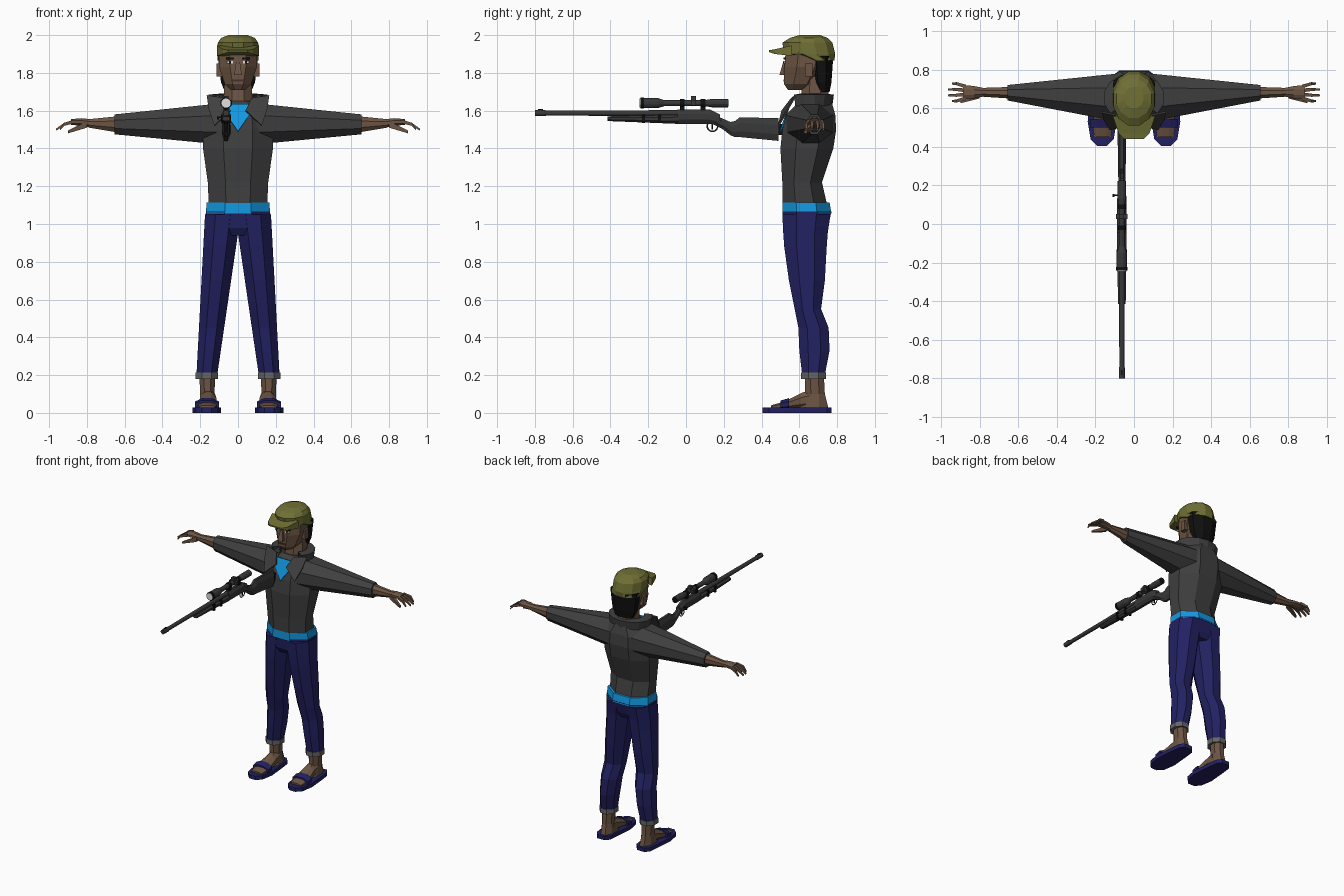
import bpy, bmesh, math

cube = bpy.data.objects.get("Cube")
if cube:
    bpy.data.objects.remove(cube, do_unlink=True)


def material(name, red, green, blue):
    mat = bpy.data.materials.new(name)
    mat.use_nodes = True
    mat.diffuse_color = (red, green, blue, 1)
    shader = next(node for node in mat.node_tree.nodes if node.type == 'BSDF_PRINCIPLED')
    shader.inputs["Base Color"].default_value = (red, green, blue, 1)
    return mat


JACKET = material("charcoal_cloth", .05, .05, .05)
DENIM = material("navy_denim", .016, .015, .12)
SHIRT = material("bright_blue", .006, .32, .76)
SKIN = material("brown_skin", .15, .09, .056)
LIPS = material("dark_lips", .06, .03, .02)
CAP = material("olive_cloth", .16, .16, .036)
BLACK = material("black", .005, .005, .005)
METAL = material("gun_grey", .04, .04, .04)
CUFF = material("grey_cuff", .13, .13, .13)
WHITE = material("pale_glass", .75, .75, .75)


def finish(name, bm, mat):
    bmesh.ops.recalc_face_normals(bm, faces=bm.faces)
    mesh = bpy.data.meshes.new(name)
    bm.to_mesh(mesh)
    bm.free()
    mesh.materials.append(mat)
    part = bpy.data.objects.new(name, mesh)
    bpy.context.collection.objects.link(part)
    return part


def bridge(bm, rows, closed):
    """Join neighbouring rows of vertices with quads."""
    for row, following in zip(rows, rows[1:]):
        for i in range(len(row) - (not closed)):
            j = (i + 1) % len(row)
            bm.faces.new((row[i], row[j], following[j], following[i]))


def loft(name, mat, axis, sections, sides=8, mirror=1):
    """Skin polygon sections given as position plus low and high bounds of the other two axes."""
    bm = bmesh.new()
    rings = []
    reach = .5 / math.cos(math.pi / sides)
    for position, low_a, high_a, low_b, high_b in sections:
        ring = []
        for i in range(sides):
            angle = (i + .5) * math.tau / sides
            point = [(low_a + high_a) / 2 + (high_a - low_a) * reach * math.cos(angle),
                     (low_b + high_b) / 2 + (high_b - low_b) * reach * math.sin(angle)]
            point.insert("xyz".index(axis), position)
            point[0] *= mirror
            ring.append(bm.verts.new(point))
        rings.append(ring)
    bridge(bm, rings, True)
    bm.faces.new(rings[0])
    bm.faces.new(rings[-1])
    return finish(name, bm, mat)


def column(name, mat, sections, sides=8):
    """Upright centred loft: height, half width, front, back."""
    return loft(name, mat, 'z', [(z, -half, half, front, back) for z, half, front, back in sections], sides)


def box(name, mat, centre, size, mirror=1):
    (x, y, z), (width, depth, height) = centre, [value / 2 for value in size]
    ends = [(end, y - depth, y + depth, z - height, z + height) for end in (x - width, x + width)]
    return loft(name, mat, 'x', ends, 4, mirror)


def plate(name, mat, points, mirror=1):
    bm = bmesh.new()
    bm.faces.new([bm.verts.new((x * mirror, y, z)) for x, y, z in points])
    part = finish(name, bm, mat)
    solid = part.modifiers.new("thickness", 'SOLIDIFY')
    solid.thickness = .009
    solid.offset = 0
    return part


# Head, neck and hair
column("neck", SKIN, [(1.6, .08, .6, .76), (1.78, .07, .62, .75)])
column("head", SKIN, [(1.71, .04, .54, .63), (1.74, .07, .52, .69), (1.83, .1, .52, .75), (1.94, .1, .53, .76)])
column("hair", BLACK, [(1.7, .07, .69, .76), (1.75, .09, .67, .77), (1.89, .107, .65, .78)])
loft("nose", SKIN, 'z', [(1.79, -.02, .02, .495, .54), (1.86, -.01, .01, .515, .54)], 4)
box("mouth", LIPS, (0, .52, 1.76), (.06, .009, .012))

# Cap
column("cap_crown", CAP, [(1.865, .108, .64, .785), (1.9, .11, .52, .79), (1.96, .107, .51, .775),
                          (1.985, .09, .55, .75), (2, .05, .6, .71)], 12)
loft("cap_brim", CAP, 'y', [(.44, -.05, .05, 1.91, 1.92), (.47, -.08, .08, 1.9, 1.925),
                            (.56, -.11, .11, 1.89, 1.945)], 4)

# Jacket, shirt and hips
column("jacket_body", JACKET, [(1.11, .155, .51, .745), (1.22, .16, .51, .72), (1.4, .185, .5, .78),
                               (1.5, .185, .51, .795), (1.58, .18, .53, .79), (1.65, .1, .6, .77)])
column("shirt_hem", SHIRT, [(1.055, .17, .51, .77), (1.115, .166, .51, .76)])
column("trouser_hips", DENIM, [(1.065, .17, .51, .77), (.98, .176, .515, .75), (.94, .07, .54, .73)])
plate("shirt_front", SHIRT, [(-.1, .55, 1.635), (0, .5, 1.49), (.1, .55, 1.635)])

# Folded collar wrapping round the back of the neck
bm = bmesh.new()
angles = [math.radians(degrees) for degrees in range(-40, 221, 26)]
rows = [[bm.verts.new((radius * math.cos(angle), .655 + radius * .8 * math.sin(angle), z)) for angle in angles]
        for radius, z in ((.085, 1.63), (.1, 1.69), (.16, 1.685), (.15, 1.625))]
bridge(bm, rows, False)
collar = finish("jacket_collar", bm, JACKET)
collar.modifiers.new("thickness", 'SOLIDIFY').thickness = .008

# Paired parts
for label, mirror in (("left_", 1), ("right_", -1)):
    def pair(name, mat, axis, sections, sides=8):
        return loft(label + name, mat, axis, sections, sides, mirror)

    # Face and lapel
    box(label + "ear", SKIN, (.1, .65, 1.815), (.03, .04, .07), mirror)
    box(label + "eye", WHITE, (.042, .523, 1.856), (.03, .009, .012), mirror)
    box(label + "pupil", BLACK, (.042, .521, 1.857), (.011, .009, .013), mirror)
    box(label + "eyebrow", BLACK, (.042, .522, 1.877), (.044, .009, .01), mirror)
    plate(label + "lapel", JACKET, [(.07, .56, 1.665), (.165, .58, 1.68), (.155, .54, 1.61),
                                    (.125, .49, 1.52), (.04, .51, 1.6)], mirror)

    # Arm and hand
    pair("sleeve", JACKET, 'x', [(.08, .53, .78, 1.42, 1.64), (.655, .64, .72, 1.475, 1.58)])
    pair("forearm", SKIN, 'x', [(.64, .65, .71, 1.485, 1.57), (.79, .66, .705, 1.51, 1.555)])
    pair("palm", SKIN, 'x', [(.78, .66, .705, 1.51, 1.555), (.83, .65, .715, 1.52, 1.56),
                             (.885, .645, .72, 1.525, 1.555)])
    for i, finger in enumerate(("index", "middle", "ring", "little")):
        spread = i - 1.5
        path = [(.87, 1.542, .02, .01), (.92, 1.528, .03, .008),
                (.965 - spread ** 2 * .01, 1.5, .03, .005)]
        pair(finger + "_finger", SKIN, 'x', [
            (x, .682 + spread * gap - half, .682 + spread * gap + half, z - half, z + half)
            for x, z, gap, half in path], 4)
    pair("thumb", SKIN, 'x', [(.8, .65, .68, 1.51, 1.545), (.9, .625, .64, 1.48, 1.495)], 4)

    # Leg, drifting outwards and narrowing on its way down
    leg = []
    for z, front, back in ((1.05, .51, .765), (.95, .515, .75), (.88, .52, .745), (.7, .545, .735),
                           (.55, .575, .715), (.45, .595, .755), (.33, .6, .76), (.2, .615, .735)):
        drop = (.95 - z) / .75
        leg.append((z, .11 * drop, .18 + .04 * drop, front, back))
    pair("trouser_leg", DENIM, 'z', leg)
    pair("trouser_cuff", CUFF, 'z', [(z, .105, .225, .61, .74) for z in (.18, .215)])

    # Foot and sandal
    pair("ankle", SKIN, 'z', [(.2, .12, .205, .63, .73), (.1, .125, .2, .63, .735), (.02, .115, .205, .58, .755)])
    pair("foot", SKIN, 'y', [(.68, .12, .2, .02, .13), (.61, .115, .2, .02, .105),
                             (.52, .11, .215, .02, .06), (.45, .12, .205, .02, .04)])
    outline = ((.405, .025), (.44, .06), (.53, .075), (.65, .065), (.74, .055), (.77, .03))
    pair("sandal_sole", DENIM, 'y', [(y, .165 - half, .165 + half, 0, .028) for y, half in outline], 4)
    pair("sandal_strap", DENIM, 'y', [(.5, .1, .228, .015, .065), (.545, .1, .228, .015, .078)])

# Rifle, lofted along its own length
GUN_X = -.063


def gun(name, mat, sections, sides=8):
    return loft(name, mat, 'y', [(y, GUN_X - half, GUN_X + half, low, high)
                                 for y, half, low, high in sections], sides)


def tube(name, mat, z, stations):
    return gun(name, mat, [(y, radius, z - radius, z + radius) for y, radius in stations], 12)


def gun_box(name, mat, y, z, size):
    return box(name, mat, (GUN_X, y, z), size)


tube("rifle_barrel", METAL, 1.587, [(-.8, .016), (-.745, .016), (-.74, .013), (0, .016)])
gun_box("front_sight", BLACK, -.77, 1.604, (.008, .025, .01))
gun("rifle_forend", METAL, [(-.415, .02, 1.545, 1.57), (-.04, .025, 1.53, 1.58)])
gun("rifle_receiver", METAL, [(-.045, .024, 1.53, 1.605), (.13, .024, 1.53, 1.605), (.18, .02, 1.52, 1.58)])
gun("rifle_stock", METAL, [(.14, .02, 1.53, 1.58), (.19, .018, 1.505, 1.56), (.235, .018, 1.47, 1.54),
                           (.26, .02, 1.46, 1.545), (.285, .02, 1.46, 1.565), (.49, .022, 1.44, 1.56)])
gun_box("butt_mount", BLACK, .5, 1.5, (.03, .05, .06))
for label, y in (("front", -.225), ("rear", -.14)):
    gun_box(label + "_forend_band", BLACK, y, 1.558, (.054, .016, .046))

# Trigger guard and bolt
bpy.ops.mesh.primitive_torus_add(location=(GUN_X, .14, 1.518), rotation=(0, math.pi / 2, 0), major_radius=.028,
                                 minor_radius=.004, major_segments=14, minor_segments=4)
guard = bpy.context.object
guard.name = "trigger_guard"
guard.data.materials.append(METAL)
gun_box("trigger", BLACK, .14, 1.518, (.006, .008, .035))
box("bolt_arm", BLACK, (-.08, .148, 1.565), (.05, .008, .008))
box("bolt_knob", BLACK, (-.106, .148, 1.56), (.012, .016, .016))

# Telescopic sight
SIGHT_Z = 1.64
tube("scope_body", METAL, SIGHT_Z, [(-.225, .027), (-.15, .027), (-.115, .016),
                                    (.1, .016), (.135, .022), (.222, .022)])
tube("scope_front_rim", BLACK, SIGHT_Z, [(-.242, .029), (-.222, .029)])
tube("scope_front_lens", WHITE, SIGHT_Z, [(-.246, .024), (-.24, .024)])
tube("scope_rear_lens", BLACK, SIGHT_Z, [(.218, .018), (.225, .018)])
for label, y in (("front", -.02), ("rear", .09)):
    tube(label + "_scope_ring", BLACK, SIGHT_Z, [(y - .012, .021), (y + .012, .021)])
    gun_box(label + "_scope_mount", BLACK, y, 1.612, (.026, .024, .036))
gun_box("top_turret", METAL, .04, 1.66, (.024, .026, .036))
gun_box("side_turrets", METAL, .04, SIGHT_Z, (.06, .026, .026))
